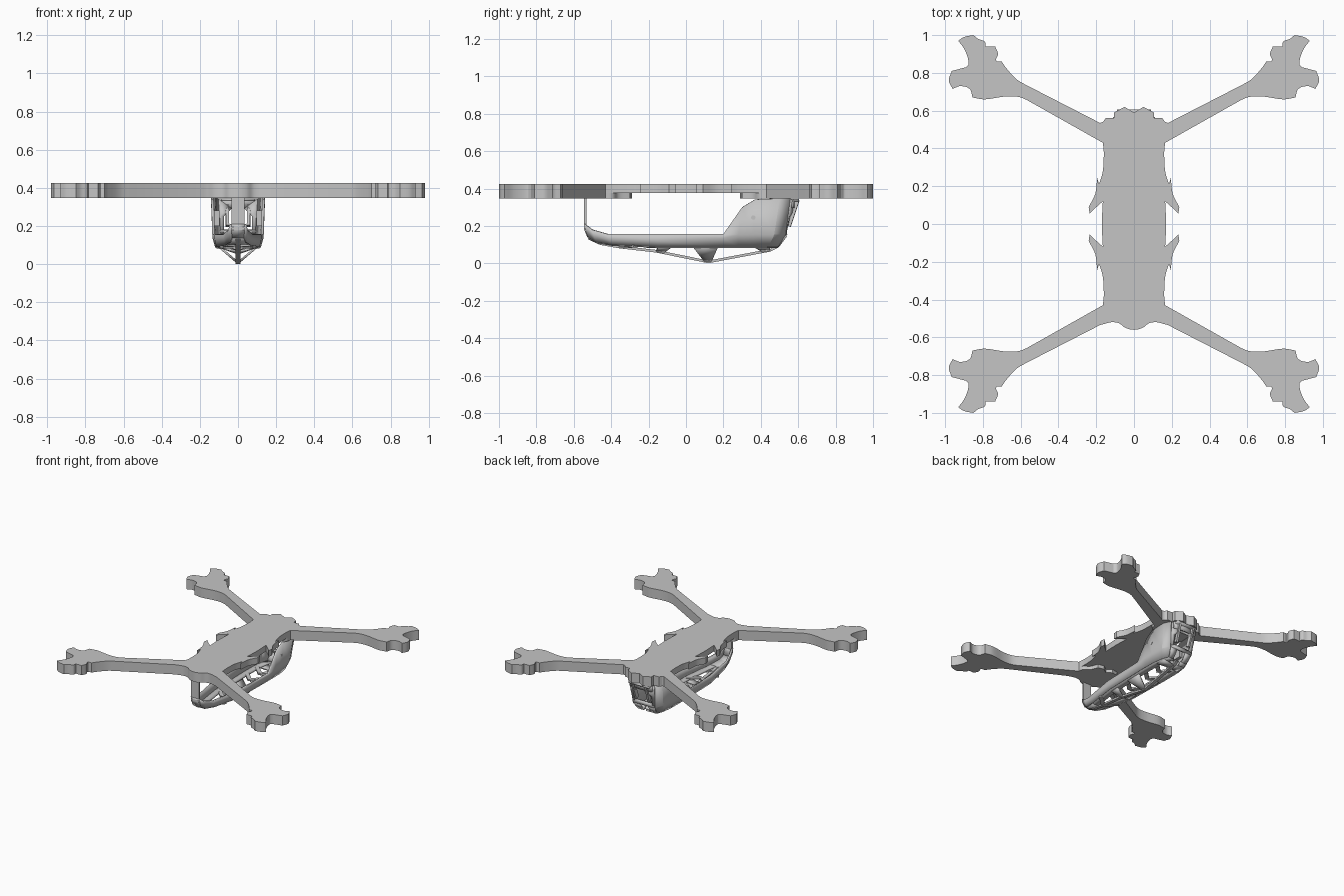
import bpy, bmesh, math
from mathutils import Vector
from mathutils.geometry import delaunay_2d_cdt, interpolate_bezier

if "Cube" in bpy.data.objects:
    bpy.data.objects.remove(bpy.data.objects["Cube"])

grey = bpy.data.materials.new("frame_grey")
grey.use_nodes = True
grey.diffuse_color = (0.56, 0.56, 0.56, 1)
grey.node_tree.nodes["Principled BSDF"].inputs["Base Color"].default_value = (0.56, 0.56, 0.56, 1)


def finish(obj, angle=25):
    bpy.ops.object.select_all(action="DESELECT")
    obj.select_set(True)
    bpy.context.view_layer.objects.active = obj
    obj.data.materials.clear()
    obj.data.materials.append(grey)
    bpy.ops.object.shade_smooth_by_angle(angle=math.radians(angle))


def from_bmesh(name, bm):
    mesh = bpy.data.meshes.new(name)
    bm.to_mesh(mesh)
    bm.free()
    obj = bpy.data.objects.new(name, mesh)
    bpy.context.collection.objects.link(obj)
    return obj


def rounded(loop):
    """Sample a closed outline; points given as (x, y, 1) are smooth, others are corners."""
    n, out = len(loop), []
    pts = [Vector(p[:2]) for p in loop]

    def handle(i, j):
        step = pts[j] - pts[i]
        if len(loop[i]) == 2:
            return pts[i] + step / 3
        tangent = (pts[(i + 1) % n] - pts[i - 1]).normalized()
        return pts[i] + tangent * (step.length / 3) * (1 if j == (i + 1) % n else -1)

    for i in range(n):
        j = (i + 1) % n
        if len(loop[i]) + len(loop[j]) == 4:
            out.append(pts[i])
        else:
            out += [Vector(p[:2]) for p in
                    interpolate_bezier(pts[i], handle(i, j), handle(j, i), pts[j], 6)[:-1]]
    return out


def plate(name, loops, z0, z1):
    """Flat plate: first loop is the outline, the rest are holes."""
    verts, edges = [], []
    for loop in loops:
        pts, s = rounded(loop), len(verts)
        verts += pts
        edges += [(s + i, s + (i + 1) % len(pts)) for i in range(len(pts))]
    co, _, faces, *_ = delaunay_2d_cdt(verts, edges, [], 2, 1e-5)
    bm = bmesh.new()
    vs = [bm.verts.new((p.x, p.y, z1)) for p in co]
    for f in faces:
        bm.faces.new([vs[i] for i in f])
    new = bmesh.ops.extrude_face_region(bm, geom=bm.faces[:], use_keep_orig=True)["geom"]
    for v in new:
        if isinstance(v, bmesh.types.BMVert):
            v.co.z = z0
    bmesh.ops.recalc_face_normals(bm, faces=bm.faces[:])
    finish(from_bmesh(name, bm))


def loft(name, rows, thick=0.014, mirror=False):
    """Thin sheet through rows of points."""
    bm = bmesh.new()
    grid = [[bm.verts.new(p) for p in r] for r in rows]
    for a, b in zip(grid, grid[1:]):
        for i in range(len(a) - 1):
            bm.faces.new((a[i], b[i], b[i + 1], a[i + 1]))
    obj = from_bmesh(name, bm)
    if mirror:
        obj.modifiers.new("mirror", "MIRROR")
    m = obj.modifiers.new("thickness", "SOLIDIFY")
    m.thickness, m.offset = thick, 0
    finish(obj, 15)


def strut(name, a, b, w, h):
    """Box bar from a to b."""
    a, b = Vector(a), Vector(b)
    d = b - a
    bpy.ops.mesh.primitive_cube_add(size=1, location=(a + b) / 2)
    obj = bpy.context.object
    obj.name = name
    obj.scale = (w, h, d.length)
    obj.rotation_euler = d.to_track_quat("Z", "Y").to_euler()
    finish(obj)


def flip_x(p): return (-p[0],) + tuple(p[1:])
def flip_y(p): return (p[0], -p[1]) + tuple(p[2:])


def slot(x, y, w, length=0, ang=0):
    """Rounded slot (a circle when length is 0), long axis at ang degrees."""
    out, n = [], 8
    a = math.radians(ang)
    for k in range(2 * n):
        t = a - math.pi / 2 + math.pi * (k + 0.5) / n
        side = 1 if k < n else -1
        out.append((x + w / 2 * math.cos(t) + side * length / 2 * math.cos(a),
                    y + w / 2 * math.sin(t) + side * length / 2 * math.sin(a)))
    return out


def both(loop): return [loop, [flip_x(p) for p in loop]]
def closed(half): return half + [flip_x(p) for p in reversed(half) if p[0] > 0]


# Arm outline with the motor mount at its end
arm = [(0.18, 0.535), (0.55, 0.725), (0.62, 0.765, 1), (0.68, 0.83, 1), (0.70, 0.86), (0.73, 0.865, 1),
       (0.72, 0.90, 1), (0.735, 0.94), (0.785, 0.94), (0.79, 0.965, 1), (0.825, 0.98, 1), (0.85, 1.0),
       (0.90, 0.99, 1), (0.93, 0.97), (0.895, 0.92, 1), (0.875, 0.85, 1), (0.89, 0.83), (0.965, 0.81),
       (0.98, 0.76, 1), (0.96, 0.715), (0.92, 0.73, 1), (0.87, 0.715, 1), (0.855, 0.67), (0.79, 0.66, 1),
       (0.68, 0.675, 1), (0.60, 0.67, 1), (0.52, 0.63), (0.165, 0.43)]
back_edge = [(0, 0.59), (0.05, 0.62), (0.105, 0.59), (0.105, 0.56), (0.15, 0.56), (0.165, 0.54)]
front_edge = [(0.16, -0.53), (0.12, -0.52, 1), (0.08, -0.525, 1), (0.045, -0.55, 1), (0, -0.56, 1)]
waist = [(0.16, 0.38, 1), (0.165, 0.28, 1), (0.185, 0.21), (0.195, 0.245), (0.205, 0.16, 1),
         (0.24, 0.09), (0.235, 0.055), (0.215, 0.075, 1), (0.165, 0.12)]
arm_front = [flip_y(p) for p in reversed(arm)]

# Holes of the motor mounts and body ends, then of the centre body
mounts = {1: [], -1: []}
for sy in (1, -1):
    for h in [slot(0.79, 0.795, 0.064), slot(0.815, 0.88, 0.034, 0.02, 105),
              slot(0.875, 0.775, 0.034, 0.02, -15), slot(0.765, 0.715, 0.034, 0.02, 105)]:
        mounts[sy] += both([(x, y * sy) for x, y in h])
mounts[1] += both(slot(0.163, 0.485, 0.006, 0.02, 90)) + [slot(0, 0.455, 0.032), slot(0, 0.35, 0.03)]
mounts[-1] += both(slot(0.155, -0.475, 0.03)) + [slot(0, -0.445, 0.032), slot(0, -0.34, 0.03)]

body = [[(0, 0.055), (0.032, 0), (0, -0.055), (-0.032, 0)]]
for sy in (1, -1):
    for h in [slot(0.14, 0.32, 0.025, 0.03, 90), slot(0.155, 0.15, 0.03), slot(0.1, 0.105, 0.02),
              slot(0.047, 0.068, 0.024, 0.06, -60), slot(0.044, 0.165, 0.026, 0.06, -60),
              slot(0.084, 0.15, 0.018, 0.02, -60), slot(0.018, 0.205, 0.012, 0.01, 90)]:
        body += both([(x, y * sy) for x, y in h])

outline = closed(back_edge + arm + waist + [(0.17, 0, 1)]
                 + [flip_y(p) for p in reversed(waist)] + arm_front + front_edge)
plate("top_frame", [outline] + mounts[1] + mounts[-1] + body, 0.375, 0.425)

# Lower arm layers, joined under each end of the body
tongue = [(0.155, 0.39, 1), (0.115, 0.36, 1), (0.09, 0.30), (0.04, 0.29), (0, 0.32)]
plate("rear_arm_layer", [closed(back_edge + arm + tongue)] + mounts[1], 0.347, 0.375)
plate("front_arm_layer", [closed([flip_y(p) for p in reversed(tongue)] + arm_front + front_edge)]
      + mounts[-1], 0.347, 0.375)

# Belly pod side walls: top, middle and bottom point at each station
walls = [[(0.035, -0.54, 0.21), (0.035, -0.535, 0.175), (0.03, -0.52, 0.14)],
         [(0.045, -0.50, 0.18), (0.045, -0.49, 0.15), (0.04, -0.48, 0.115)],
         [(0.07, -0.42, 0.157), (0.068, -0.41, 0.13), (0.062, -0.39, 0.10)],
         [(0.117, -0.15, 0.157), (0.114, -0.15, 0.12), (0.105, -0.15, 0.09)],
         [(0.128, 0.20, 0.157), (0.126, 0.20, 0.135), (0.113, 0.20, 0.09)],
         [(0.132, 0.30, 0.30), (0.128, 0.28, 0.155), (0.113, 0.28, 0.09)],
         [(0.135, 0.37, 0.342), (0.128, 0.36, 0.155), (0.112, 0.36, 0.09)],
         [(0.135, 0.50, 0.347), (0.122, 0.47, 0.155), (0.10, 0.44, 0.09)],
         [(0.11, 0.555, 0.347), (0.095, 0.53, 0.155), (0.08, 0.49, 0.09)]]
loft("pod_side_wall", walls, mirror=True)

# Floor: edge flanges, solid nose and crossed ribs
loft("pod_floor_flange", [[w[2], (max(w[2][0] - 0.05, 0), w[2][1], w[2][2])] for w in walls], mirror=True)
loft("nose_floor", [[w[2], flip_x(w[2])] for w in walls[:3]])
for s in (1, -1):
    for y in (-0.3, -0.15, 0.0, 0.2, 0.33):
        strut("floor_rib", (0, y - 0.05, 0.088), (s * 0.085, y + 0.03, 0.092), 0.03, 0.014)

# Nose wall and front post up to the frame
loft("nose_wall", [[p, flip_x(p)] for p in walls[0]])
strut("front_post", (0, -0.538, 0.18), (0, -0.538, 0.35), 0.07, 0.014)

# Rear wall framing an open window
rear = [(0.095, 0.535, 0.15), (0.095, 0.53, 0.18)]
loft("rear_sill", [[p, flip_x(p)] for p in rear])
loft("rear_chamfer_side", [[(0.08, 0.49, 0.09), (0.04, 0.49, 0.09)],
                           [(0.095, 0.535, 0.15), (0.04, 0.535, 0.15)]], mirror=True)
loft("rear_column", [[(0.095, 0.53, 0.16), (0.075, 0.53, 0.16)], [(0.105, 0.545, 0.25), (0.075, 0.55, 0.25)],
                     [(0.11, 0.56, 0.345), (0.035, 0.575, 0.29)]], mirror=True)
loft("rear_header", [[(-0.1, 0.57, z), (0, 0.58, z), (0.1, 0.57, z)] for z in (0.295, 0.345)])
loft("rear_lip", [[(x, y, 0.338) for x in (-0.09, 0, 0.09)] for y in (0.50, 0.605)])
for s in (1, -1):
    strut("rear_fin", (s * 0.055, 0.545, 0.20), (s * 0.06, 0.592, 0.34), 0.016, 0.03)
    # Camera mount pads inside the pod, with screws outside
    strut("mount_pad", (s * 0.113, 0.36, 0.20), (s * 0.113, 0.36, 0.28), 0.03, 0.08)
    bpy.ops.mesh.primitive_cylinder_add(vertices=20, radius=0.012, depth=0.018,
                                        location=(s * 0.131, 0.36, 0.245), rotation=(0, math.pi / 2, 0))
    bpy.context.object.name = "mount_screw"
    finish(bpy.context.object)

# Keel spine and its V bracing
spine = [(0, -0.52, 0.135), (0, -0.46, 0.106), (0, -0.36, 0.088), (0, -0.16, 0.065),
         (0, 0.12, 0.008), (0, 0.45, 0.07), (0, 0.49, 0.09)]
for a, b in zip(spine, spine[1:]):
    strut("keel_spine", a, b, 0.026, 0.014)
loft("keel_brace", [[(0.095, 0.04, 0.088), (0.095, 0.17, 0.088)],
                    [(0.004, 0.10, 0.01), (0.004, 0.135, 0.01)]], 0.012, True)
loft("keel_front_web", [[(0.085, -0.15, 0.088), (0.088, -0.08, 0.088)],
                        [(0.004, -0.16, 0.066), (0.004, -0.12, 0.058)]], 0.012, True)
loft("keel_rear_web", [[(0.095, 0.37, 0.088), (0.09, 0.45, 0.088)],
                       [(0.004, 0.41, 0.064), (0.004, 0.45, 0.071)]], 0.012, True)
